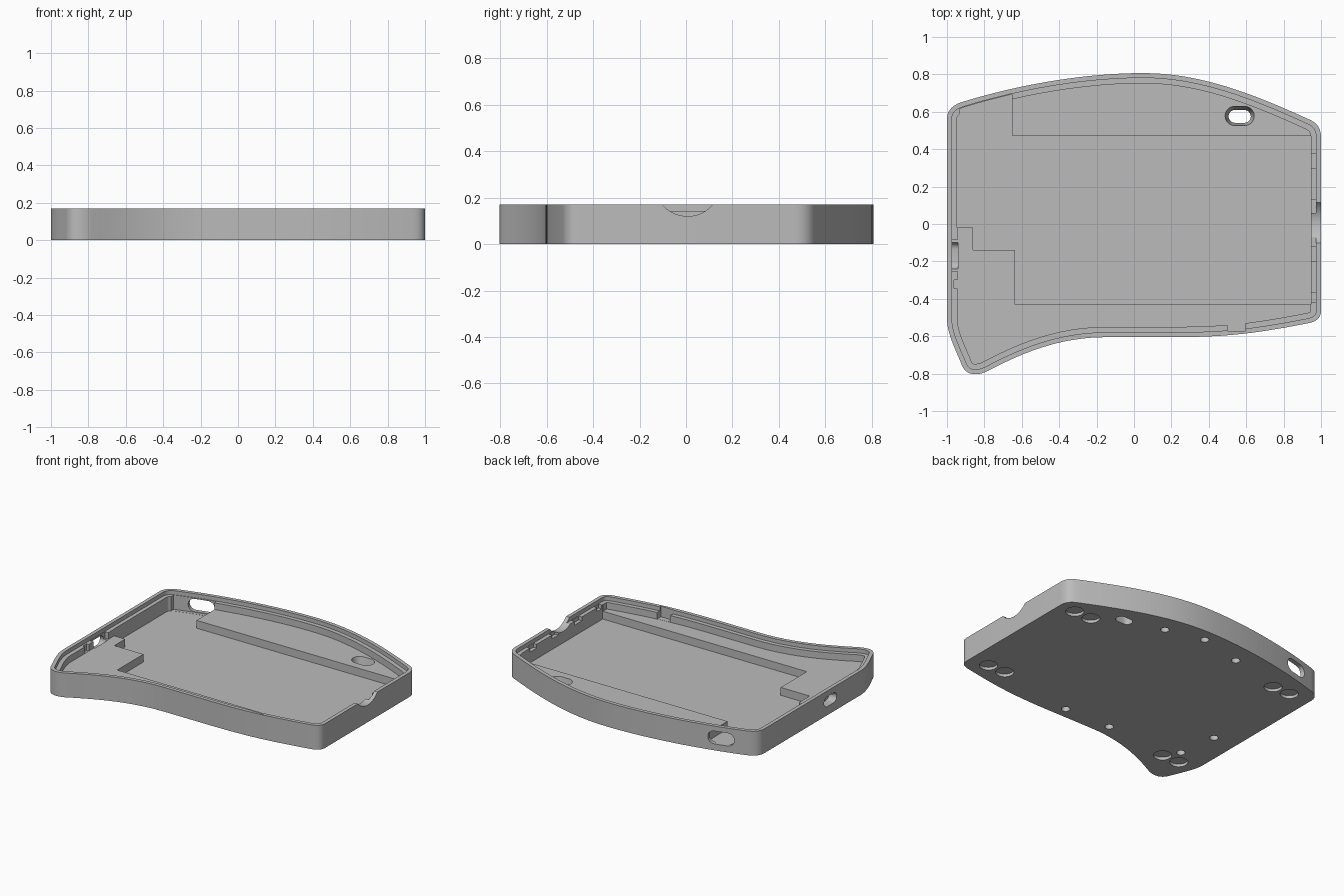
import bpy, bmesh, math
from mathutils import Vector, Matrix

if "Cube" in bpy.data.objects:
    bpy.data.objects.remove(bpy.data.objects["Cube"])

H, FLOOR, SHELF, LEDGE = 0.17, 0.04, 0.095, 0.142

mat = bpy.data.materials.new("plain grey")
mat.diffuse_color = (.5, .5, .5, 1)
mat.use_nodes = True
mat.node_tree.nodes["Principled BSDF"].inputs["Base Color"].default_value = mat.diffuse_color

# Outline as a closed chain of cubic curves (start, handle, handle, end)
CURVES = [
    ((-1, .56), (-1, .61), (-.965, .64), (-.91, .655)),
    ((-.91, .655), (-.6, .75), (-.25, .807), (.05, .807)),
    ((.05, .807), (.35, .807), (.63, .70), (.945, .555)),
    ((.945, .555), (.985, .535), (1, .505), (1, .46)),
    ((1, -.46), (1, -.5), (.98, -.52), (.935, -.53)),
    ((.935, -.53), (.65, -.585), (.5, -.605), (.2, -.605)),
    ((-.15, -.605), (-.4, -.605), (-.6, -.69), (-.78, -.785)),
    ((-.78, -.785), (-.84, -.815), (-.9, -.81), (-.92, -.755)),
    ((-.92, -.755), (-.95, -.68), (-1, -.59), (-1, -.5)),
]


def outline():
    pts = []
    for c in CURVES:
        a, b, d, e = [Vector(q) for q in c]
        for i in range(13):
            t = i / 12
            p = a*(1-t)**3 + 3*b*t*(1-t)**2 + 3*d*t*t*(1-t) + e*t**3
            if not pts or (p - pts[-1]).length > 1e-4:
                pts.append(p)
    return pts


def inset(pts, dist):
    out = []
    for i, p in enumerate(pts):
        a = (p - pts[i-1]).normalized()
        b = (pts[(i+1) % len(pts)] - p).normalized()
        n = Vector((a.y + b.y, -a.x - b.x)).normalized()
        q = p + n * dist / max(.5, n.dot(Vector((a.y, -a.x))))
        if min((q - o).length for o in pts) > dist * .97:
            out.append(q)
    return out


def prism(name, pts, z0, z1, top=None):
    bm = bmesh.new()
    lo = [bm.verts.new((p[0], p[1], z0)) for p in pts]
    hi = [bm.verts.new((p[0], p[1], z1)) for p in (top or pts)]
    bm.faces.new(lo)
    bm.faces.new(hi)
    for i in range(len(lo)):
        j = (i + 1) % len(lo)
        bm.faces.new((lo[i], lo[j], hi[j], hi[i]))
    bmesh.ops.recalc_face_normals(bm, faces=bm.faces)
    me = bpy.data.meshes.new(name)
    bm.to_mesh(me)
    bm.free()
    me.materials.append(mat)
    ob = bpy.data.objects.new(name, me)
    bpy.context.scene.collection.objects.link(ob)
    return ob


def box(x0, x1, y0, y1, z0, z1):
    return prism("box_cutter", [(x0, y0), (x1, y0), (x1, y1), (x0, y1)], z0, z1)


def slot(w, h, cx=0, cy=0, n=12):
    r, s = h / 2, (w - h) / 2
    return [(cx + side*(s + r*math.sin(math.pi*i/n)), cy + side*r*math.cos(math.pi*i/n))
            for side in (1, -1) for i in range(n + 1)]


def circle(x, y, r, n=32):
    return [(x + r*math.cos(2*math.pi*i/n), y + r*math.sin(2*math.pi*i/n)) for i in range(n)]


def volume(me):
    bm = bmesh.new()
    bm.from_mesh(me)
    v = abs(bm.calc_volume()) if bm.faces else 0
    bm.free()
    return v


# Boolean that tries each solver until the result has a sensible volume
def boolean(ob, tool, op='DIFFERENCE'):
    before = volume(ob.data)
    least = before * .5 if op == 'DIFFERENCE' else 1e-6
    m = ob.modifiers.new("cut", 'BOOLEAN')
    m.operation, m.object = op, tool
    result = None
    for solver in ('MANIFOLD', 'EXACT', 'FLOAT'):
        m.solver = solver
        bpy.context.view_layer.update()
        dg = bpy.context.evaluated_depsgraph_get()
        me = bpy.data.meshes.new_from_object(ob.evaluated_get(dg))
        if least < volume(me) < before - 1e-8:
            result = me
            break
    ob.modifiers.remove(m)
    if result:
        ob.data = result
    bpy.data.objects.remove(tool, do_unlink=True)
    bpy.context.view_layer.update()


# Main shell, rim ledge and upper cavity
edge = outline()
case = prism("case_tray", edge, 0, H)
boolean(case, prism("rim_cutter", inset(edge, .026), LEDGE, .4))
boolean(case, prism("cavity_cutter", inset(edge, .055), SHELF, .4))

# Deep pocket between the raised shelves
pocket = prism("pocket_cutter", inset(edge, .053), FLOOR, .4)
boolean(pocket, prism("pocket_shape", [
    (-1.1, -.02), (-.86, -.02), (-.86, -.14), (-.635, -.14), (-.635, -.43),
    (1.1, -.43), (1.1, .47), (-.65, .47), (-.65, .9), (-1.1, .9)], -.1, .6), 'INTERSECT')
boolean(case, pocket)

# Thinned wall at the back left corner
thin = prism("thin_wall_cutter", inset(edge, .03), FLOOR + .001, .41)
boolean(thin, box(-.93, -.651, .55, .9, -.1, .6), 'INTERSECT')
boolean(case, thin)

# Gaps in the inner ledge: left wall, front wall, right wall
for b in [(-.972, -.9, -.25, -.085, SHELF + .001), (-.962, -.9, -.345, -.3, SHELF + .001),
          (.5, .595, -.572, -.5, SHELF + .001),
          (.9, .972, .3, .375, .115), (.9, .972, .06, .13, .115),
          (.9, .972, -.2, -.12, .115), (.9, .972, -.42, -.37, .115)]:
    boolean(case, box(*b, .4))

# Curved notch in the right wall
notch = prism("notch_cutter", circle(0, 0, .142, 64), -.1, .1)
notch.data.transform(Matrix.Translation((1, .007, .262)) @ Matrix.Rotation(math.pi/2, 4, 'Y'))
boolean(case, notch)

# Oval openings through the back and left walls
for w, h, pos, ang in [(.18, .09, (-.76, .70, .09), math.radians(15)),
                       (.14, .07, (-1, -.17, .095), math.radians(90))]:
    hole = prism("port_cutter", slot(w, h), -.06, .06)
    hole.data.transform(Matrix.Translation(pos) @ Matrix.Rotation(ang, 4, 'Z')
                        @ Matrix.Rotation(math.pi/2, 4, 'X'))
    boolean(case, hole)

# Tapered slot through the back shelf
boolean(case, prism("slot_cutter", slot(.115, .065, .565, .575), -.01, SHELF + .01,
                    slot(.16, .107, .565, .578)))

# Round foot recesses and screw holes underneath
for x, y in [(.81, .46), (.79, -.415), (-.77, .535), (-.79, -.58)]:
    for s in (-1, 1):
        boolean(case, prism("foot_cutter", circle(x + s*.067, y, .058), -.05, .02))
for x, y in [(.29, .65), (.015, .715), (-.305, .64), (.125, -.525),
             (-.23, -.52), (-.83, -.2), (-.79, -.48)]:
    boolean(case, prism("screw_cutter", circle(x, y, .028, 20), -.05, .05))

# Smooth curved walls, sharp corners, one material
me = case.data
me.materials.clear()
me.materials.append(mat)
for p in me.polygons:
    p.material_index = 0
    p.use_smooth = True
me.set_sharp_from_angle(angle=math.radians(30))
me.update()
